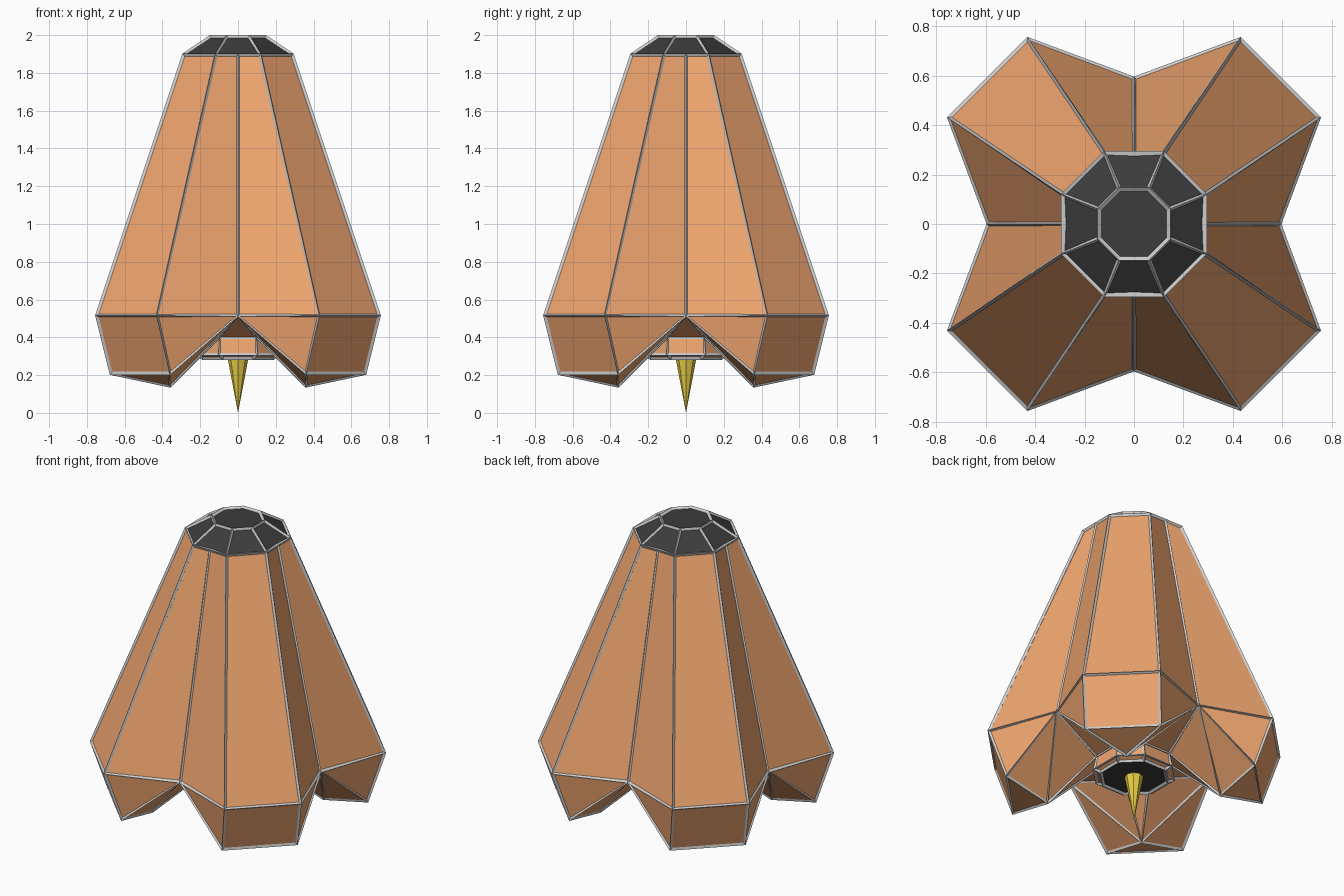
import bpy, bmesh
from mathutils import Matrix, Vector
from math import radians

if "Cube" in bpy.data.objects:
    bpy.data.objects.remove(bpy.data.objects["Cube"])


def material(name, rgb):
    m = bpy.data.materials.new(name)
    m.diffuse_color = (*rgb, 1)
    m.use_nodes = True
    m.node_tree.nodes["Principled BSDF"].inputs["Base Color"].default_value = m.diffuse_color
    return m


orange = material("orange", (0.87, 0.38, 0.16))
dark = material("dark", (0.045, 0.045, 0.045))
yellow = material("yellow", (0.8, 0.62, 0.06))

# Corner points of one quarter (+x, +y); lower-case partners are mirrored in x = y
P = {
    "top_mid": (0.285, 0, 1.895), "top": (0.285, 0.118, 1.895),
    "lid": (0.143, 0.06, 1.99), "mid": (0.585, 0, 0.515),
    "hem": (0.745, 0.428, 0.515), "foot": (0.67, 0.36, 0.21),
    "toe": (0.36, 0.36, 0.145), "hub": (0.2, 0.1, 0.4),
    "rim": (0.215, 0.1, 0.31), "base": (0.185, 0.08, 0.292),
}


def point(key, turn):
    # a trailing * mirrors across the diagonal, a leading < steps back a quarter
    if key[0] == "<":
        key, turn = key[1:], turn - 1
    x, y, z = P[key.rstrip("*")]
    if key.endswith("*"):
        x, y = y, x
    return Matrix.Rotation(radians(90 * turn), 3, "Z") @ Vector((x, y, z))


def shell(name, faces, mat=None, rings=()):
    bm = bmesh.new()
    for turn in range(4):
        for f in faces:
            bm.faces.new([bm.verts.new(point(k, turn)) for k in f.split()])
    for ring in rings:
        bm.faces.new([bm.verts.new(point(k, t)) for t in range(4) for k in (ring, ring + "*")])
    bmesh.ops.remove_doubles(bm, verts=bm.verts, dist=1e-4)
    bmesh.ops.recalc_face_normals(bm, faces=bm.faces)
    me = bpy.data.meshes.new(name)
    bm.to_mesh(me)
    bm.free()
    ob = bpy.data.objects.new(name, me)
    bpy.context.collection.objects.link(ob)
    if mat:
        me.materials.append(mat)
    return ob


walls = ["top_mid top hem mid", "top top* hem* hem", "top* top_mid* mid* hem*"]
legs = ["hem hem* foot* foot", "mid hem foot", "mid* foot* hem*", "foot foot* toe",
        "mid foot toe", "mid* toe foot*", "mid toe hub", "mid* hub* toe",
        "toe hub* hub", "mid hub <hub*"]
hub = ["hub hub* rim* rim", "<hub* hub rim <rim*",
       "rim rim* base* base", "<rim* rim base <base*"]
cap = ["top top* lid* lid", "<top* top_mid top lid <lid*"]

body = shell("body_panels", walls + legs + hub, orange, ["base", "top"])
body.data.materials.append(dark)
for f in body.data.polygons:
    if len(f.vertices) == 8:
        f.material_index = 1
shell("top_cap", cap, dark, ["lid"])

# Grey struts along every panel edge
frame = shell("frame", walls + legs + hub + cap, None, ["base", "lid"])
wire = frame.modifiers.new("wire", "WIREFRAME")
wire.thickness = 0.024
wire.offset = 0
wire.use_even_offset = False
wire.use_replace = True

# Spike below the hub
bpy.ops.mesh.primitive_cone_add(vertices=8, radius1=0, radius2=0.055, depth=0.29,
                                location=(0, 0, 0.145))
spike = bpy.context.object
spike.name = "bottom_spike"
spike.data.materials.append(yellow)
